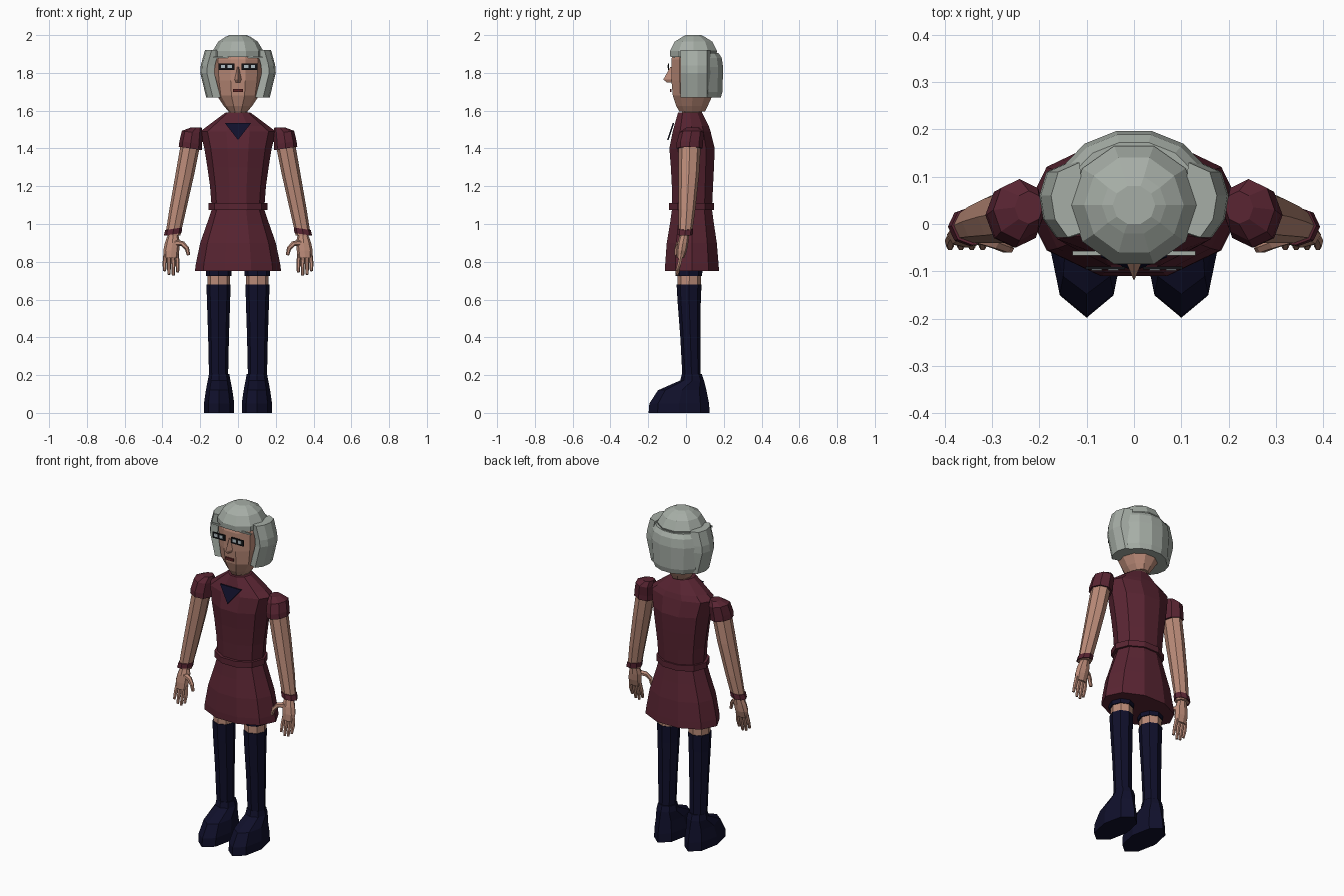
import bpy, bmesh, math
from mathutils import Vector

cube = bpy.data.objects.get("Cube")
if cube:
    bpy.data.objects.remove(cube, do_unlink=True)


def material(name, r, g, b):
    m = bpy.data.materials.new(name)
    m.use_nodes = True
    m.diffuse_color = (r, g, b, 1)
    bsdf = m.node_tree.nodes["Principled BSDF"]
    bsdf.inputs["Base Color"].default_value = (r, g, b, 1)
    bsdf.inputs["Roughness"].default_value = 0.8
    return m


SKIN = material("skin", 0.50, 0.26, 0.19)
MAROON = material("maroon cloth", 0.10, 0.018, 0.032)
HAIR = material("grey hair", 0.38, 0.42, 0.38)
NAVY = material("navy cloth", 0.005, 0.005, 0.024)
BLACK = material("black", 0.006, 0.006, 0.008)
PALE = material("eye white", 0.45, 0.52, 0.55)
LIP = material("lip red", 0.12, 0.02, 0.02)


def loft(name, rings, mat, mirror=False):
    """Skin a stack of equal-length rings and cap both ends."""
    bm = bmesh.new()
    rows = [[bm.verts.new((-p[0] if mirror else p[0], p[1], p[2])) for p in ring]
            for ring in rings]
    n = len(rows[0])
    for a, b in zip(rows, rows[1:]):
        for i in range(n):
            j = (i + 1) % n
            bm.faces.new((a[i], a[j], b[j], b[i]))
    bm.faces.new(rows[0])
    bm.faces.new(rows[-1])
    bmesh.ops.recalc_face_normals(bm, faces=bm.faces)
    mesh = bpy.data.meshes.new(name)
    bm.to_mesh(mesh)
    bm.free()
    mesh.materials.append(mat)
    ob = bpy.data.objects.new(name, mesh)
    bpy.context.collection.objects.link(ob)
    return ob


def pair(name, rings, mat):
    loft("left_" + name, rings, mat)
    loft("right_" + name, rings, mat, mirror=True)


def oval(cx, z, rx, front, back, n=10, tilt=0.0):
    """Horizontal oval that reaches exactly from front to back in y."""
    angles = [2 * math.pi * i / n for i in range(n)]
    reach = max(math.sin(a) for a in angles)
    cy, ry = (front + back) / 2, (back - front) / 2 / reach
    return [(cx + rx * math.cos(a), cy + ry * math.sin(a), z + tilt * rx * math.cos(a))
            for a in angles]


def stack(rows, cx=0.0, n=10):
    return [oval(cx, z, rx, f, b, n) for z, rx, f, b in rows]


def tube(points, radii, n=6):
    pts = [Vector(p) for p in points]
    rings = []
    for i, p in enumerate(pts):
        d = (pts[min(i + 1, len(pts) - 1)] - pts[max(i - 1, 0)]).normalized()
        u = d.cross(Vector((0, 1, 0))).normalized()
        v = d.cross(u)
        rings.append([p + radii[i] * (u * math.cos(2 * math.pi * k / n)
                                      + v * math.sin(2 * math.pi * k / n)) for k in range(n)])
    return rings


def plate(cx, y, cz, w, h, depth=0.006):
    return [[(cx + sx * w / 2, yy, cz + sz * h / 2)
             for sx, sz in ((-1, -1), (1, -1), (1, 1), (-1, 1))] for yy in (y, y + depth)]


# Dress
loft("dress_top", stack([(1.07, .138, -.072, .137), (1.2, .148, -.075, .143),
                         (1.3, .162, -.08, .148), (1.4, .178, -.088, .152),
                         (1.49, .2, -.07, .13), (1.52, .16, -.062, .12),
                         (1.59, .066, -.042, .085)]), MAROON)
loft("belt", stack([(1.075, .155, -.09, .147), (1.11, .155, -.09, .147)]), MAROON)
loft("skirt", stack([(.75, .228, -.11, .175), (.79, .223, -.11, .172),
                     (.9, .2, -.102, .163), (1.0, .165, -.085, .148),
                     (1.08, .138, -.074, .137)]), MAROON)
vee = [(-.07, -.07, 1.535), (.07, -.07, 1.535), (0, -.1, 1.445)]
loft("neckline_panel", [vee, [(x, y + .008, z) for x, y, z in vee]], NAVY)

# Head, neck and face
loft("neck", stack([(1.55, .05, -.02, .085), (1.64, .05, -.02, .085)]), SKIN)
loft("head", stack([(1.595, .05, -.035, .1), (1.625, .075, -.052, .115),
                    (1.68, .112, -.07, .14), (1.76, .125, -.077, .15),
                    (1.87, .13, -.078, .15), (1.93, .11, -.06, .13)]), SKIN)
loft("nose", [[(-.006, -.075, 1.83), (.006, -.075, 1.83), (0, -.084, 1.83)],
              [(-.021, -.07, 1.765), (.021, -.07, 1.765), (0, -.12, 1.765)],
              [(-.014, -.07, 1.748), (.014, -.07, 1.748), (0, -.1, 1.748)]], SKIN)
loft("mouth", plate(0, -.085, 1.707, .054, .014, .009), LIP)
pair("eye_frame", plate(.061, -.096, 1.832, .083, .035), BLACK)
for label, x in (("inner", .044), ("outer", .079)):
    pair(label + "_eye_white", plate(x, -.098, 1.834, .022, .018, .004), PALE)
pair("eyebrow", plate(.08, -.066, 1.882, .1, .009, .009), HAIR)

# Hair
loft("hair_cap", stack([(1.885, .134, -.083, .155), (1.915, .135, -.085, .165),
                        (1.965, .105, -.06, .14), (1.99, .068, -.02, .1),
                        (2.0, .045, 0, .08)]), HAIR)


def back_arc(z, rx, ry):
    return [(rx * math.cos(math.pi * i / 7), .06 + ry * math.sin(math.pi * i / 7), z)
            for i in range(8)]


loft("back_hair", [back_arc(1.67, .148, .128), back_arc(1.70, .16, .136),
                   back_arc(1.83, .168, .14), back_arc(1.88, .158, .132),
                   back_arc(1.905, .14, .115)], HAIR)
lock = [(.125, -.015), (.165, -.028), (.192, .01), (.2, .06), (.185, .11), (.14, .13)]
pair("side_hair", [[(x + dx, y, z) for x, y in lock]
                   for z, dx in ((1.67, -.032), (1.8, 0), (1.84, -.003), (1.92, -.025))], HAIR)

# Sleeves and arms
pair("sleeve", [oval(.252, 1.4, .062, -.05, .088, 8, .15),
                oval(.25, 1.43, .06, -.05, .09, 8, .15),
                oval(.242, 1.485, .055, -.035, .095, 8, .15),
                oval(.222, 1.51, .03, 0, .07, 8)], MAROON)
pair("arm", [oval(.345, .94, .04, -.04, .03, 8), oval(.318, 1.08, .045, -.04, .05, 8),
             oval(.28, 1.27, .05, -.04, .07, 8), oval(.248, 1.44, .052, -.038, .08, 8)], SKIN)
pair("cuff", [oval(.346, .945, .047, -.047, .036, 8, -.15),
              oval(.34, .975, .045, -.045, .038, 8, -.15)], MAROON)

# Hands
pair("palm", [oval(.343, .95, .026, -.03, .018, 8), oval(.347, .9, .04, -.045, .012, 8),
              oval(.353, .86, .042, -.05, .005, 8), oval(.354, .82, .037, -.05, -.01, 8)], SKIN)
for i, (label, tip) in enumerate((("index", .745), ("middle", .728),
                                  ("ring", .732), ("little", .752))):
    x = .324 + .02 * i
    spread = .003 * (i - 1.5)
    pair(label + "_finger", tube([(x, -.025, .84), (x + spread, -.035, .79),
                                  (x + spread, -.048, tip)], (.011, .011, .008)), SKIN)
pair("thumb", tube([(.33, -.025, .9), (.292, -.04, .895), (.27, -.05, .87),
                    (.262, -.052, .835)], (.018, .014, .012, .009)), SKIN)

# Legs, stockings and shoes
pair("thigh", stack([(.66, .06, -.045, .078), (.85, .062, -.045, .085)], .102, 8), SKIN)
pair("shorts_leg", stack([(.725, .068, -.055, .085), (.8, .068, -.055, .09)], .102, 8), NAVY)
pair("stocking", stack([(.17, .05, -.018, .078), (.4, .055, -.03, .076),
                        (.58, .061, -.044, .078), (.68, .064, -.05, .082)], .103, 8), NAVY)
pair("shoe", stack([(0, .08, -.198, .125), (.05, .08, -.194, .122),
                    (.12, .07, -.148, .108), (.172, .06, -.03, .095),
                    (.205, .054, -.022, .084)], .1, 8), NAVY)
